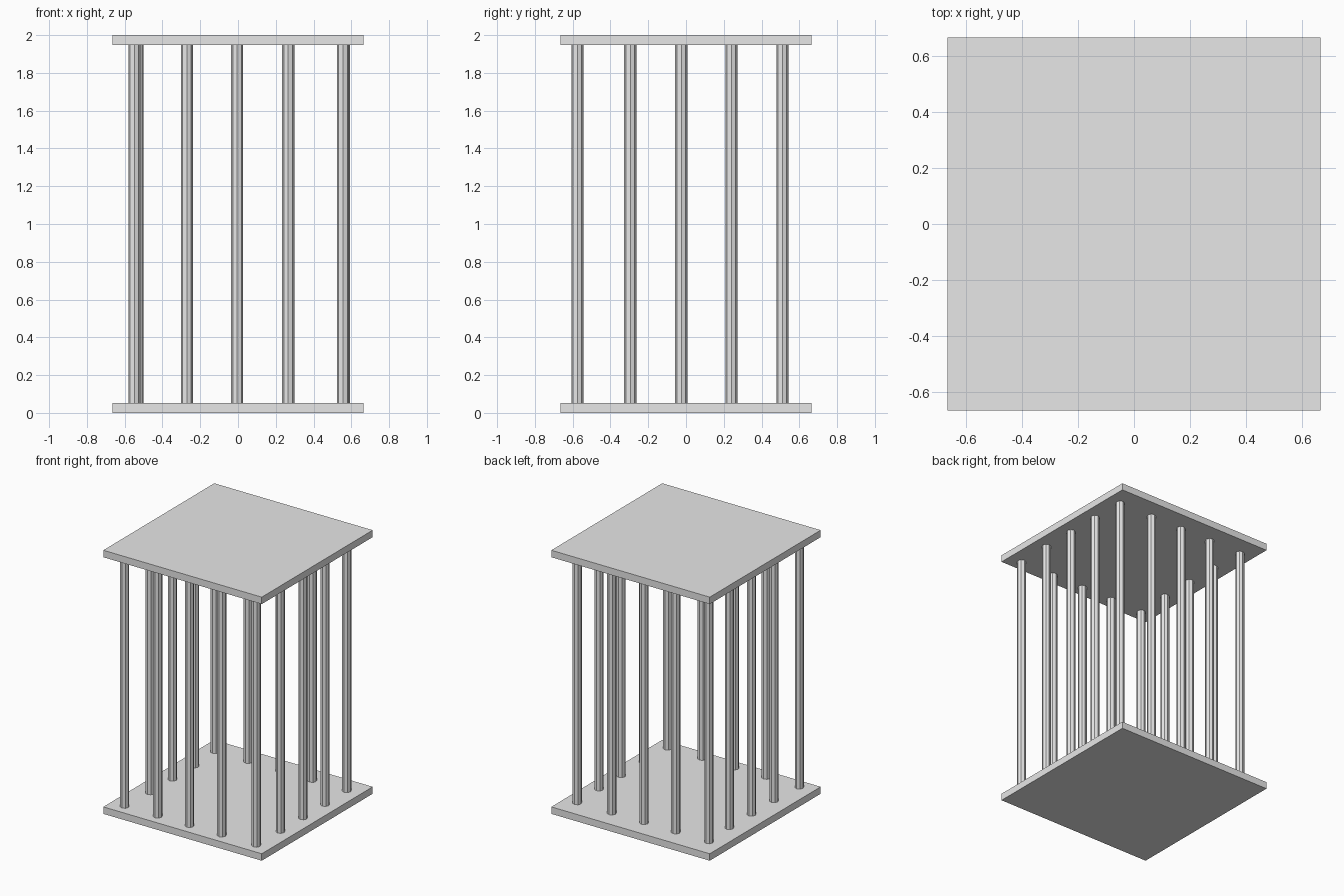
import bpy

if "Cube" in bpy.data.objects:
    bpy.data.objects.remove(bpy.data.objects["Cube"], do_unlink=True)

# One light grey for everything
grey = bpy.data.materials.new("light_grey")
grey.use_nodes = True
colour = (0.8, 0.8, 0.8, 1.0)
grey.diffuse_color = colour
grey.node_tree.nodes["Principled BSDF"].inputs["Base Color"].default_value = colour

SIDE = 1.33
THICK = 0.053
HEIGHT = 2.0
RADIUS = 0.032


def finish(name):
    ob = bpy.context.object
    ob.name = name
    ob.data.materials.append(grey)
    return ob


def slab(name, z):
    bpy.ops.mesh.primitive_cube_add(size=1, location=(0, 0, z))
    ob = finish(name)
    ob.scale = (SIDE, SIDE, THICK)
    bpy.ops.object.transform_apply(location=False, rotation=False, scale=True)


def column(name, x, y):
    bpy.ops.mesh.primitive_cylinder_add(
        vertices=8, radius=RADIUS, depth=HEIGHT - 2 * THICK,
        location=(x, y, HEIGHT / 2))
    finish(name)


# Floor and roof slabs
slab("base_slab", THICK / 2)
slab("roof_slab", HEIGHT - THICK / 2)

# Columns along the front and back edges, corners included
front_y, back_y = -0.575, 0.51
for i, x in enumerate((-0.549, -0.271, -0.005, 0.266, 0.556)):
    column(f"front_column_{i + 1}", x, front_y)
    column(f"back_column_{i + 1}", x, back_y)

# Columns between the corners on both sides
for i, y in enumerate((-0.295, -0.025, 0.24)):
    column(f"right_column_{i + 1}", -0.532, y)
    column(f"left_column_{i + 1}", 0.562, y)
